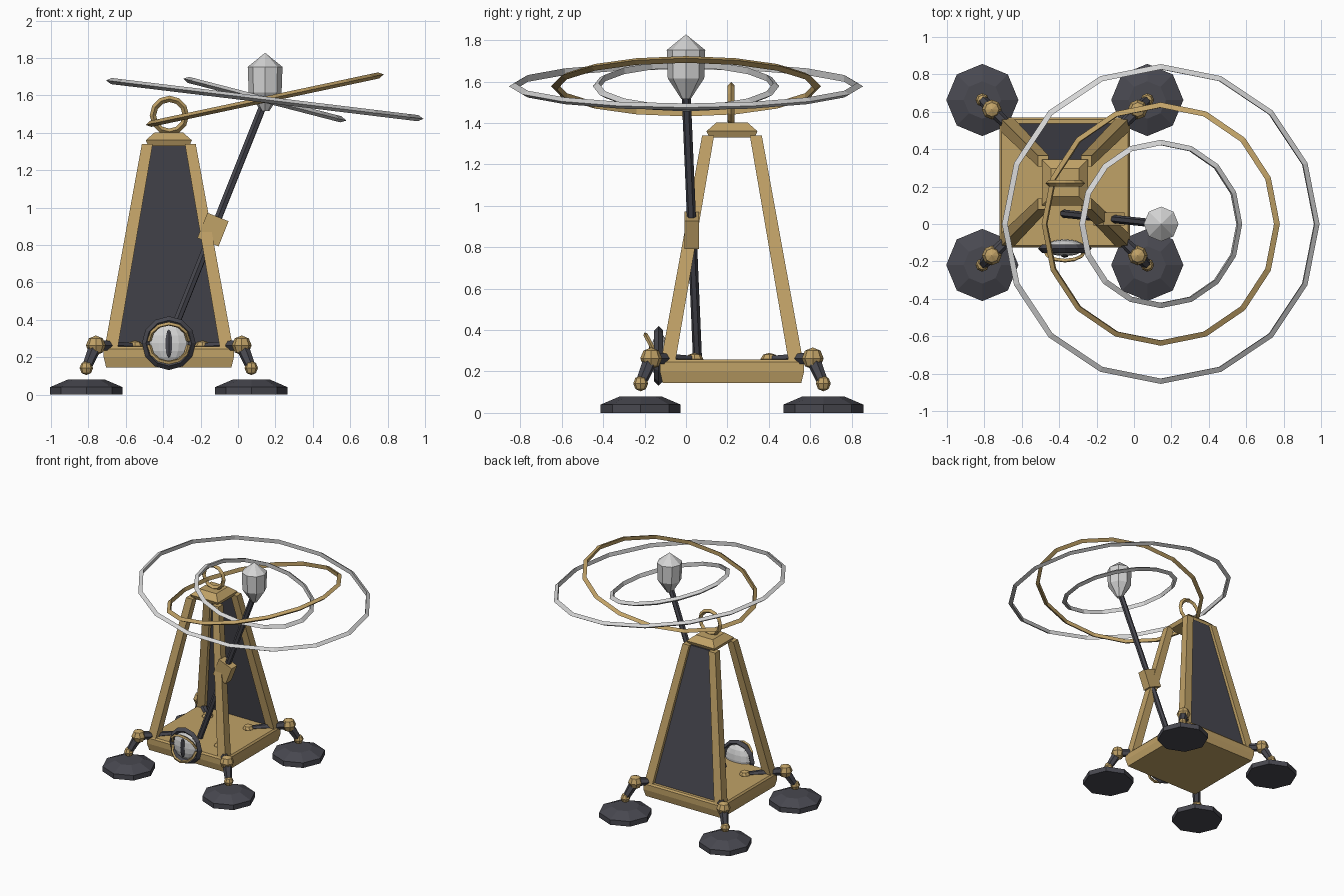
import bpy, bmesh, math
from mathutils import Vector, Matrix

if "Cube" in bpy.data.objects:
    bpy.data.objects.remove(bpy.data.objects["Cube"])

def material(name, rgb):
    m = bpy.data.materials.new(name)
    m.diffuse_color = (*rgb, 1)
    m.use_nodes = True
    m.node_tree.nodes["Principled BSDF"].inputs["Base Color"].default_value = m.diffuse_color
    return m

GOLD = material("brass", (0.53, 0.36, 0.135))
DARK = material("dark_iron", (0.065, 0.065, 0.08))
SILVER = material("silver", (0.66, 0.66, 0.66))
CX, CY = -0.37, 0.222                      # tower centre
CORNERS = [(sx, sy) for sx in (-1, 1) for sy in (-1, 1)]

def finish(name, bm, mat, matrix=Matrix()):
    bm.transform(matrix)
    bmesh.ops.recalc_face_normals(bm, faces=bm.faces)
    me = bpy.data.meshes.new(name)
    bm.to_mesh(me)
    bm.free()
    me.materials.append(mat)
    ob = bpy.data.objects.new(name, me)
    bpy.context.collection.objects.link(ob)
    return ob

def loft(name, loops, mat, matrix=Matrix()):
    """Join vertex loops with quads and cap both ends."""
    bm = bmesh.new()
    rows = [[bm.verts.new(p) for p in loop] for loop in loops]
    n = len(rows[0])
    for a, b in zip(rows, rows[1:]):
        for i in range(n):
            j = (i + 1) % n
            bm.faces.new((a[i], a[j], b[j], b[i]))
    bm.faces.new(rows[0])
    bm.faces.new(rows[-1])
    bmesh.ops.remove_doubles(bm, verts=bm.verts, dist=1e-5)
    return finish(name, bm, mat, matrix)

def lathe(name, profile, sides, mat, matrix=Matrix(), turn=0.0):
    """Profile is a list of (radius, z)."""
    loops = []
    for r, z in profile:
        r = max(r, 0.0005)
        loops.append([(r * math.cos(turn + math.tau * i / sides),
                       r * math.sin(turn + math.tau * i / sides), z) for i in range(sides)])
    return loft(name, loops, mat, matrix)

def square(cx, cy, h, z):
    return [(cx - h, cy - h, z), (cx + h, cy - h, z), (cx + h, cy + h, z), (cx - h, cy + h, z)]

def rod(name, a, b, r1, r2, sides, mat):
    a, b = Vector(a), Vector(b)
    m = Matrix.Translation(a) @ (b - a).to_track_quat('Z', 'Y').to_matrix().to_4x4()
    return lathe(name, [(r1, 0), (r2, (b - a).length)], sides, mat, m)

def ball(name, pos, scale, mat, segs=8, rings=4):
    bm = bmesh.new()
    bmesh.ops.create_uvsphere(bm, u_segments=segs, v_segments=rings, radius=1)
    return finish(name, bm, mat, Matrix.Translation(pos) @ Matrix.Diagonal((*scale, 1)))

def ring(name, R, r, segs, minor, mat, matrix, arc=math.tau):
    """Torus, or an open arc of one, about local z."""
    closed = arc >= math.tau - 1e-6
    loops = []
    for i in range(segs if closed else segs + 1):
        t = arc * i / segs
        loops.append([((R + r * math.cos(math.tau * k / minor)) * math.cos(t),
                       (R + r * math.cos(math.tau * k / minor)) * math.sin(t),
                       r * math.sin(math.tau * k / minor)) for k in range(minor)])
    if not closed:
        return loft(name, loops, mat, matrix)
    bm = bmesh.new()
    rows = [[bm.verts.new(p) for p in loop] for loop in loops]
    for i in range(segs):
        a, b = rows[i], rows[(i + 1) % segs]
        for k in range(minor):
            l = (k + 1) % minor
            bm.faces.new((a[k], a[l], b[l], b[k]))
    return finish(name, bm, mat, matrix)

# Base plate and tower cap
loft("base_plate", [square(CX, CY, h, z) for h, z in
                    ((0.335, 0.145), (0.348, 0.2), (0.348, 0.245), (0.338, 0.258))], GOLD)
loft("tower_cap", [square(CX, CY, h, z) for h, z in
                   ((0.11, 1.33), (0.123, 1.36), (0.075, 1.402))], GOLD)

# Corner posts
for sx, sy in CORNERS:
    loft("corner_post", [square(CX + sx * 0.308, CY + sy * 0.308, 0.035, 0.25),
                         square(CX + sx * 0.115, CY + sy * 0.115, 0.029, 1.34)], GOLD)

# Back panel
def panel_row(w, y, z):
    return [(CX - w, y - 0.006, z), (CX + w, y - 0.006, z), (CX + w, y + 0.006, z), (CX - w, y + 0.006, z)]
loft("back_panel", [panel_row(0.3, CY + 0.31, 0.25), panel_row(0.11, CY + 0.117, 1.335)], DARK)

# Hanging ring on the cap
upright = Matrix.Rotation(math.pi / 2, 4, 'X')
ring("top_loop", 0.088, 0.017, 12, 4, GOLD, Matrix.Translation((CX + 0.003, CY - 0.004, 1.493)) @ upright)

# Legs and feet
for sx, sy in CORNERS:
    def at(d, z):
        return Vector((CX + sx * d, CY + sy * d, z))
    hip, knee, ankle = at(0.18, 0.26), at(0.39, 0.263), at(0.441, 0.142)
    ball("hip_joint", hip, (0.042, 0.042, 0.03), GOLD)
    rod("upper_leg", hip, knee, 0.016, 0.034, 6, DARK)
    ball("knee_joint", knee, (0.053, 0.053, 0.053), GOLD)
    rod("lower_leg", knee, ankle, 0.036, 0.026, 6, DARK)
    ball("ankle_joint", ankle, (0.036, 0.036, 0.038), GOLD)
    lathe("foot_pad", [(0.193, 0), (0.193, 0.04), (0.1, 0.08)], 8, DARK,
          Matrix.Translation(at(0.441, 0)))

# Pendulum rod and sliding weight
low, high = Vector((-0.375, 0.055, 0.27)), Vector((0.14, 0.0, 1.56))
rod("pendulum_rod", low, high, 0.022, 0.022, 6, DARK)
tilt = math.atan2(high.x - low.x, high.z - low.z)
bm = bmesh.new()
bmesh.ops.create_cube(bm, size=1)
finish("sliding_weight", bm, GOLD, Matrix.Translation((-0.134, 0.027, 0.882))
       @ Matrix.Rotation(tilt, 4, 'Y') @ Matrix.Diagonal((0.122, 0.07, 0.145, 1)))

# Bulb at the top of the pendulum
lathe("pendulum_bulb", [(0.022, 1.515), (0.088, 1.615), (0.093, 1.752), (0, 1.827)], 8, SILVER,
      Matrix.Translation((0.145, 0, 0)))

# Three tilted orbit rings
for name, R, deg, mat in (("outer_orbit_ring", 0.855, 6.9, SILVER),
                          ("middle_orbit_ring", 0.651, -12, GOLD),
                          ("inner_orbit_ring", 0.45, 14.5, SILVER)):
    ring(name, R - 0.019, 0.019, 16, 3, mat,
         Matrix.Translation((0.143, 0, 1.577)) @ Matrix.Rotation(math.radians(deg), 4, 'Y'))

# Eye on the front of the base
EX, EY, EZ = CX, -0.132, 0.275
ring("eye_socket", 0.122, 0.022, 12, 4, DARK, Matrix.Translation((EX, EY, EZ)) @ upright)
ball("eyeball", (EX, EY + 0.005, EZ), (0.108, 0.045, 0.108), SILVER, 12, 8)
ball("pupil", (EX, EY - 0.037, EZ - 0.003), (0.021, 0.012, 0.076), DARK, 6, 6)
for side in (1, -1):
    lid = (Matrix.Translation((EX, EY - 0.015, EZ + side * 0.012)) @ Matrix.Diagonal((1, 1, side, 1))
           @ Matrix.Rotation(math.radians(28), 4, 'X') @ upright)
    ring("eyelid", 0.104, 0.011, 6, 4, GOLD, lid, math.pi)
